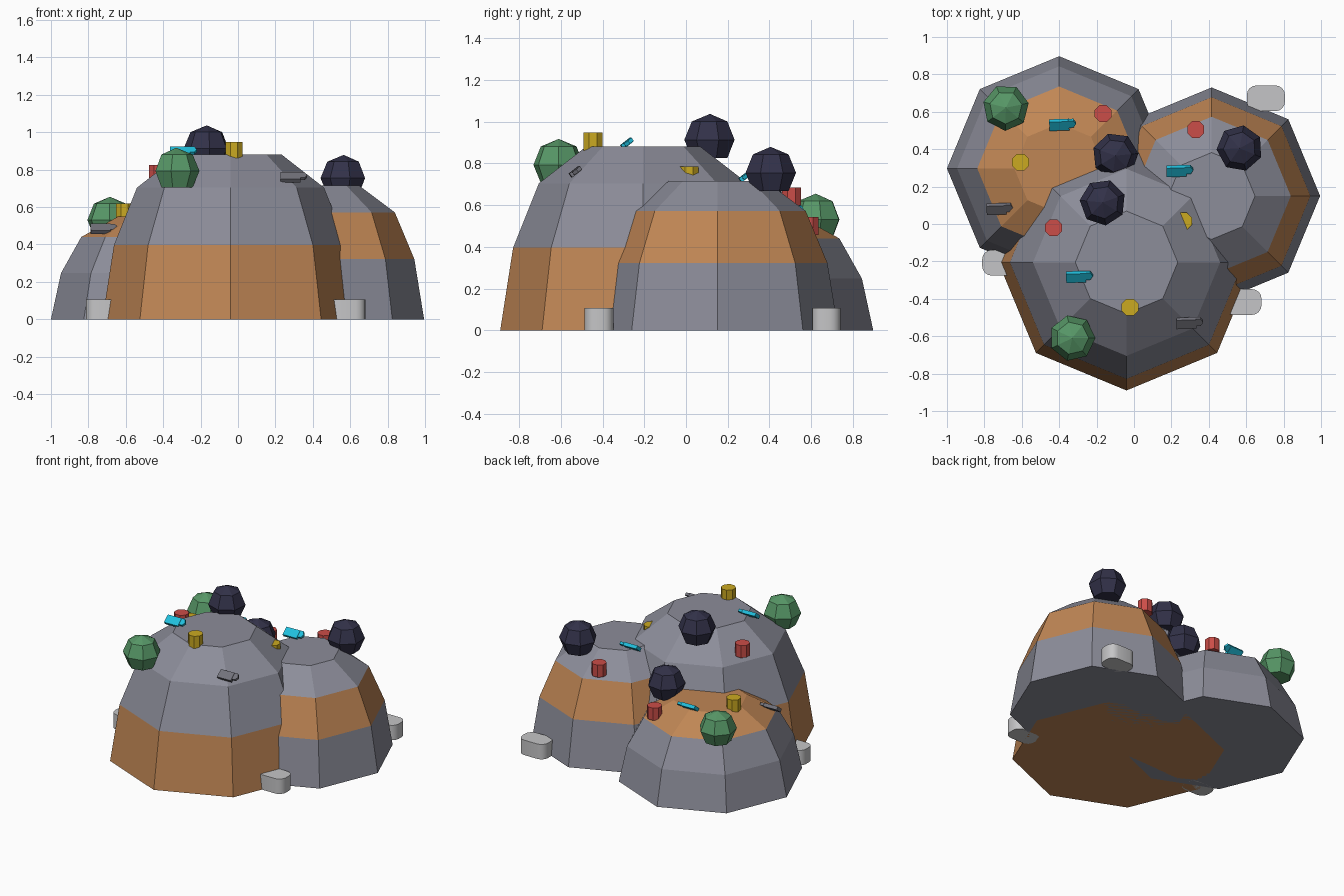
import bpy, bmesh, math
from mathutils import Matrix

if "Cube" in bpy.data.objects:
    bpy.data.objects.remove(bpy.data.objects["Cube"])


def material(name, rgb):
    m = bpy.data.materials.new(name)
    m.diffuse_color = (*rgb, 1)
    m.use_nodes = True
    m.node_tree.nodes["Principled BSDF"].inputs["Base Color"].default_value = m.diffuse_color
    return m


STONE = material("stone_grey", (0.262, 0.266, 0.32))
CLAY = material("clay_brown", (0.53, 0.24, 0.09))
GREEN = material("leaf_green", (0.095, 0.31, 0.135))
DARK = material("dark_violet", (0.032, 0.031, 0.066))
RED = material("red", (0.60, 0.075, 0.065))
YELLOW = material("yellow", (0.60, 0.40, 0.015))
CYAN = material("cyan", (0.015, 0.52, 0.72))
METAL = material("metal_grey", (0.17, 0.17, 0.20))
ROCK = material("pale_rock", (0.56, 0.56, 0.57))


def finish(bm, name, mats, loc=(0, 0, 0)):
    bmesh.ops.recalc_face_normals(bm, faces=bm.faces)
    mesh = bpy.data.meshes.new(name)
    bm.to_mesh(mesh)
    bm.free()
    for m in mats:
        mesh.materials.append(m)
    ob = bpy.data.objects.new(name, mesh)
    ob.location = loc
    bpy.context.collection.objects.link(ob)
    return ob


def lathe(profile, sides, turn=0.0):
    """Closed solid from (radius, z) rings; radius 0 makes a point."""
    bm = bmesh.new()
    rings = []
    for r, z in profile:
        count = sides if r > 0 else 1
        rings.append([bm.verts.new((r * math.cos(turn + math.tau * i / sides),
                                    r * math.sin(turn + math.tau * i / sides), z))
                      for i in range(count)])
    for a, b in zip(rings, rings[1:]):
        for i in range(sides):
            j = (i + 1) % sides
            if len(b) == 1:
                bm.faces.new((a[i], a[j], b[0]))
            else:
                bm.faces.new((a[i], a[j], b[j], b[i]))
    for ring in (rings[0], rings[-1]):
        if len(ring) > 1:
            bm.faces.new(ring)
    return bm


# Mounds: eight-sided domes, each with one clay layer
LEVELS = [(1, 0), (0.91, 0.45), (0.73, 0.8), (0.4, 1)]
MOUNDS = {"front": (-0.04, -0.205, 0.685, 0.88, 0),
          "right": (0.415, 0.15, 0.58, 0.715, 1),
          "left": (-0.40, 0.297, 0.60, 0.55, 2)}
for name, (x, y, r, h, layer) in MOUNDS.items():
    bm = lathe([(r * a, h * b) for a, b in LEVELS], 8)
    for f in bm.faces:
        t = f.calc_center_median().z / h
        band = 0 if t < 0.45 else 1 if t < 0.8 else 2
        f.material_index = int(band == layer)
    finish(bm, name + "_mound", [STONE, CLAY], (x, y, 0))


def ground(mound, x, y):
    """Approximate mound height at x, y."""
    cx, cy, r, h, _ = MOUNDS[mound]
    d = math.hypot(x - cx, y - cy) / r
    for (r0, z0), (r1, z1) in zip(LEVELS, LEVELS[1:]):
        if d >= r1:
            return h * (z0 + (z1 - z0) * (r0 - d) / (r0 - r1))
    return h


# Bushes: seven-sided spheres with a flat cut base
R = 0.124
BUSH = [(R * 0.707, 0), (R, R * 0.707), (R * 0.707, R * 1.414), (0, R * 1.707)]
for name, mound, x, y, mat, turn in [
        ("green_bush_front", "front", -0.33, -0.61, GREEN, 0.0),
        ("green_bush_left", "left", -0.685, 0.622, GREEN, 0.2),
        ("dark_bush_front", "front", -0.167, 0.115, DARK, 0.35),
        ("dark_bush_left", "left", -0.10, 0.365, DARK, 0.1),
        ("dark_bush_right", "right", 0.565, 0.405, DARK, 0.5)]:
    finish(lathe(BUSH, 7, turn), name, [mat], (x, y, ground(mound, x, y)))

# Drums: short eight-sided cylinders
for name, mound, x, y, mat in [
        ("red_drum_front", "front", -0.43, -0.02, RED),
        ("red_drum_left", "left", -0.165, 0.59, RED),
        ("red_drum_right", "right", 0.33, 0.505, RED),
        ("yellow_drum_front", "front", -0.022, -0.445, YELLOW),
        ("yellow_drum_left", "left", -0.607, 0.33, YELLOW),
        ("yellow_drum_right", "right", 0.265, 0.015, YELLOW)]:
    finish(lathe([(0.049, 0), (0.049, 0.087)], 8, math.pi / 8), name, [mat],
           (x, y, ground(mound, x, y) - 0.018))

# Gadgets: tilted flat boxes with a six-sided tip
for name, mound, x, y, mat in [
        ("cyan_gadget_front", "front", -0.31, -0.283, CYAN),
        ("cyan_gadget_left", "left", -0.40, 0.53, CYAN),
        ("cyan_gadget_right", "right", 0.227, 0.283, CYAN),
        ("metal_gadget_front", "front", 0.28, -0.53, METAL),
        ("metal_gadget_left", "left", -0.735, 0.08, METAL)]:
    bm = lathe([(0.027, -0.009), (0.027, 0.009)], 6)
    bmesh.ops.translate(bm, verts=bm.verts, vec=(0.063, 0.008, 0))
    bmesh.ops.create_cube(bm, size=1, matrix=Matrix.Diagonal((0.106, 0.06, 0.024, 1)))
    ob = finish(bm, name, [mat], (x, y, ground(mound, x, y) + 0.022))
    ob.rotation_euler = (math.radians(38), 0, math.radians(2))

# Rocks: low blocks with rounded upright corners
for name, x, y in [("back_rock", 0.705, 0.672), ("left_rock", -0.71, -0.207),
                   ("front_rock", 0.58, -0.417)]:
    bm = bmesh.new()
    bmesh.ops.create_cube(bm, size=1, matrix=Matrix.Translation((0, 0, 0.053))
                          @ Matrix.Diagonal((0.204, 0.138, 0.106, 1)))
    upright = [e for e in bm.edges if abs(e.verts[0].co.z - e.verts[1].co.z) > 0.05]
    bmesh.ops.bevel(bm, geom=upright, offset=0.052, segments=4, profile=0.5,
                    affect='EDGES')
    ob = finish(bm, name, [ROCK], (x, y, 0))
    bpy.ops.object.select_all(action='DESELECT')
    bpy.context.view_layer.objects.active = ob
    ob.select_set(True)
    bpy.ops.object.shade_smooth_by_angle(angle=math.radians(40))
